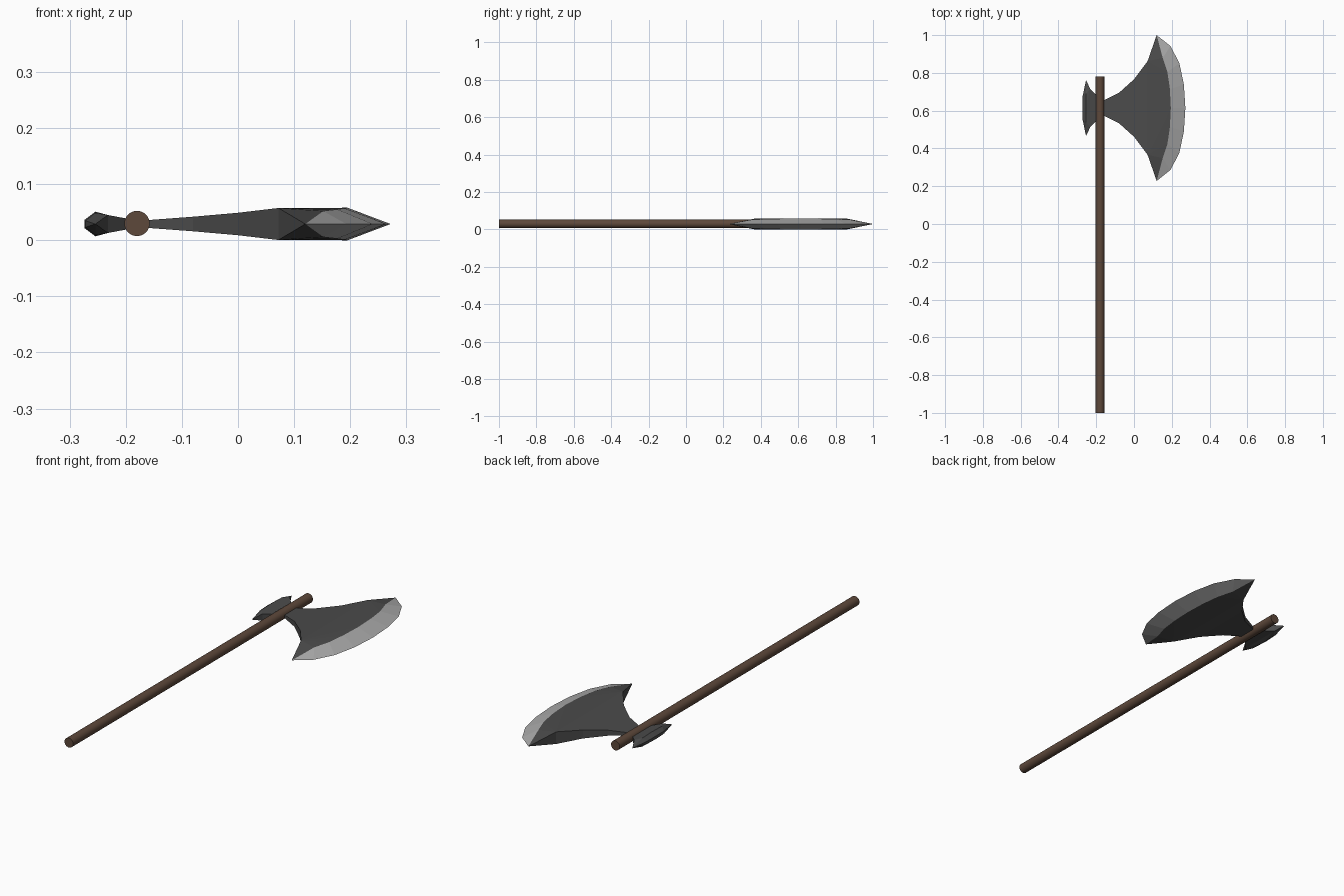
import bpy, bmesh

if "Cube" in bpy.data.objects:
    bpy.data.objects.remove(bpy.data.objects["Cube"])

YC, ZC = 0.614, 0.029     # head centre line


def material(name, rgb):
    m = bpy.data.materials.new(name)
    m.diffuse_color = (*rgb, 1)
    m.use_nodes = True
    m.node_tree.nodes["Principled BSDF"].inputs["Base Color"].default_value = m.diffuse_color
    return m


STEEL = material("dark_steel", (0.07, 0.07, 0.07))
EDGE = material("bright_edge", (0.40, 0.40, 0.40))
WOOD = material("wood", (0.11, 0.065, 0.043))


def mirror_row(half_row):
    """Mirror points (x, dy, half thickness) running tip to centre across dy = 0."""
    return half_row + [(x, -d, h) for x, d, h in half_row[-2::-1]]


def head_part(name, neck, ridge, edge, edge_mat):
    """Flaring neck, then a thick ridge, then a thin outer edge."""
    bm = bmesh.new()
    ridge, edge = mirror_row(ridge), mirror_row(edge)
    neck = [[(x, d, h), (x, -d, h)] for x, d, h in neck]

    def pair(p):
        x, d, h = p
        return [bm.verts.new((x, YC + d, ZC + s * h)) for s in (1, -1)]

    neck, ridge, edge = [[pair(p) for p in r] for r in neck], [pair(p) for p in ridge], [pair(p) for p in edge]

    def sheet(points, mat=0):
        for s in (0, 1):
            bm.faces.new([p[s] for p in points]).material_index = mat

    def wall(a, b, mat=0):
        bm.faces.new((a[0], b[0], b[1], a[1])).material_index = mat

    # neck panels and their side walls
    for a, b in zip(neck, neck[1:]):
        sheet((a[0], b[0], b[1], a[1]))
        wall(a[0], b[0])
        wall(a[1], b[1])
    wall(*neck[0])
    # cheek fanned from the last neck station to the ridge
    a, b = neck[-1]
    mid = len(ridge) // 2
    sheet((a, ridge[mid], b))
    for i in range(len(ridge) - 1):
        sheet((a if i < mid else b, ridge[i], ridge[i + 1]))
        # bevel and outer face
        sheet((ridge[i], edge[i], edge[i + 1], ridge[i + 1]), 1)
        wall(edge[i], edge[i + 1], 1)
    wall(a, ridge[0])
    wall(b, ridge[-1])

    bmesh.ops.remove_doubles(bm, verts=bm.verts, dist=0.0003)
    bmesh.ops.dissolve_degenerate(bm, edges=bm.edges, dist=0.0003)
    bmesh.ops.recalc_face_normals(bm, faces=bm.faces)
    mesh = bpy.data.meshes.new(name)
    bm.to_mesh(mesh)
    bm.free()
    mesh.materials.append(STEEL)
    mesh.materials.append(edge_mat)
    ob = bpy.data.objects.new(name, mesh)
    bpy.context.collection.objects.link(ob)


# Handle
bpy.ops.mesh.primitive_cylinder_add(vertices=32, radius=0.0225, depth=1.782,
                                    location=(-0.18, -0.109, ZC + 0.001),
                                    rotation=(1.570796, 0, 0))
handle = bpy.context.object
handle.name = "handle"
handle.data.materials.append(WOOD)
bpy.ops.object.shade_smooth_by_angle()

# Main blade
head_part("axe_blade",
          [(-0.175, 0.038, 0.006), (-0.16, 0.041, 0.007), (-0.08, 0.080, 0.013),
           (0.0, 0.152, 0.020), (0.072, 0.248, 0.0285)],
          [(0.12, 0.386, 0), (0.152, 0.265, 0.023), (0.177, 0.19, 0.026),
           (0.19, 0.10, 0.028), (0.195, 0, 0.029)],
          [(0.12, 0.386, 0), (0.193, 0.328, 0), (0.24, 0.238, 0),
           (0.264, 0.125, 0), (0.272, 0, 0)],
          EDGE)

# Back spike
head_part("back_blade",
          [(-0.175, 0.050, 0.007), (-0.2, 0.068, 0.010), (-0.232, 0.102, 0.016)],
          [(-0.254, 0.148, 0), (-0.254, 0.075, 0.020), (-0.254, 0, 0.022)],
          [(-0.254, 0.148, 0), (-0.272, 0.062, 0.006), (-0.274, 0, 0.007)],
          STEEL)
